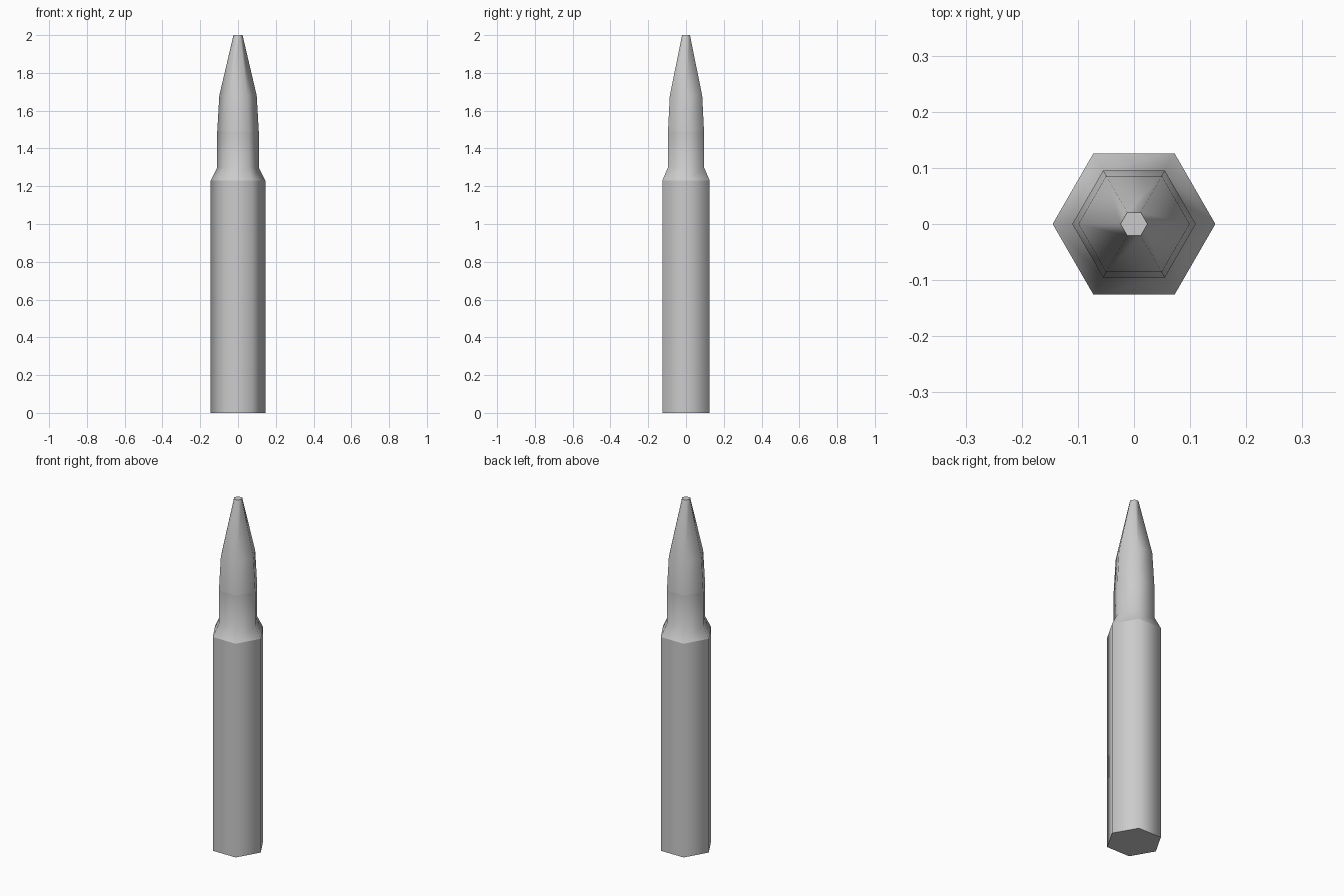
import bpy, bmesh
from math import cos, sin, pi, radians

if "Cube" in bpy.data.objects:
    bpy.data.objects.remove(bpy.data.objects["Cube"])

SIDES = 6

def lathe(name, profile, cap_bottom=False, cap_top=False):
    """Six-sided tube through (radius, height) points, corners on the x axis."""
    bm = bmesh.new()
    rings = [[bm.verts.new((r * cos(2 * pi * i / SIDES), r * sin(2 * pi * i / SIDES), z))
              for i in range(SIDES)] for r, z in profile]
    for low, high in zip(rings, rings[1:]):
        for i in range(SIDES):
            j = (i + 1) % SIDES
            bm.faces.new((low[i], low[j], high[j], high[i]))
    if cap_bottom:
        bm.faces.new(rings[0][::-1])
    if cap_top:
        bm.faces.new(rings[-1])
    mesh = bpy.data.meshes.new(name)
    bm.to_mesh(mesh)
    bm.free()
    obj = bpy.data.objects.new(name, mesh)
    bpy.context.collection.objects.link(obj)
    bpy.ops.object.select_all(action='DESELECT')
    obj.select_set(True)
    bpy.context.view_layer.objects.active = obj
    # side walls blend smoothly, end caps stay crisp
    bpy.ops.object.shade_smooth_by_angle(angle=radians(65))
    return obj

# straight body
lathe("body", [(0.145, 0), (0.145, 1.23)], cap_bottom=True)
# sloped shoulder and narrow neck
lathe("shoulder_neck", [(0.145, 1.23), (0.11, 1.30), (0.11, 1.49)])
# tapered tip with a blunt end
lathe("tip", [(0.11, 1.49), (0.099, 1.68), (0.024, 2.0)], cap_top=True)
